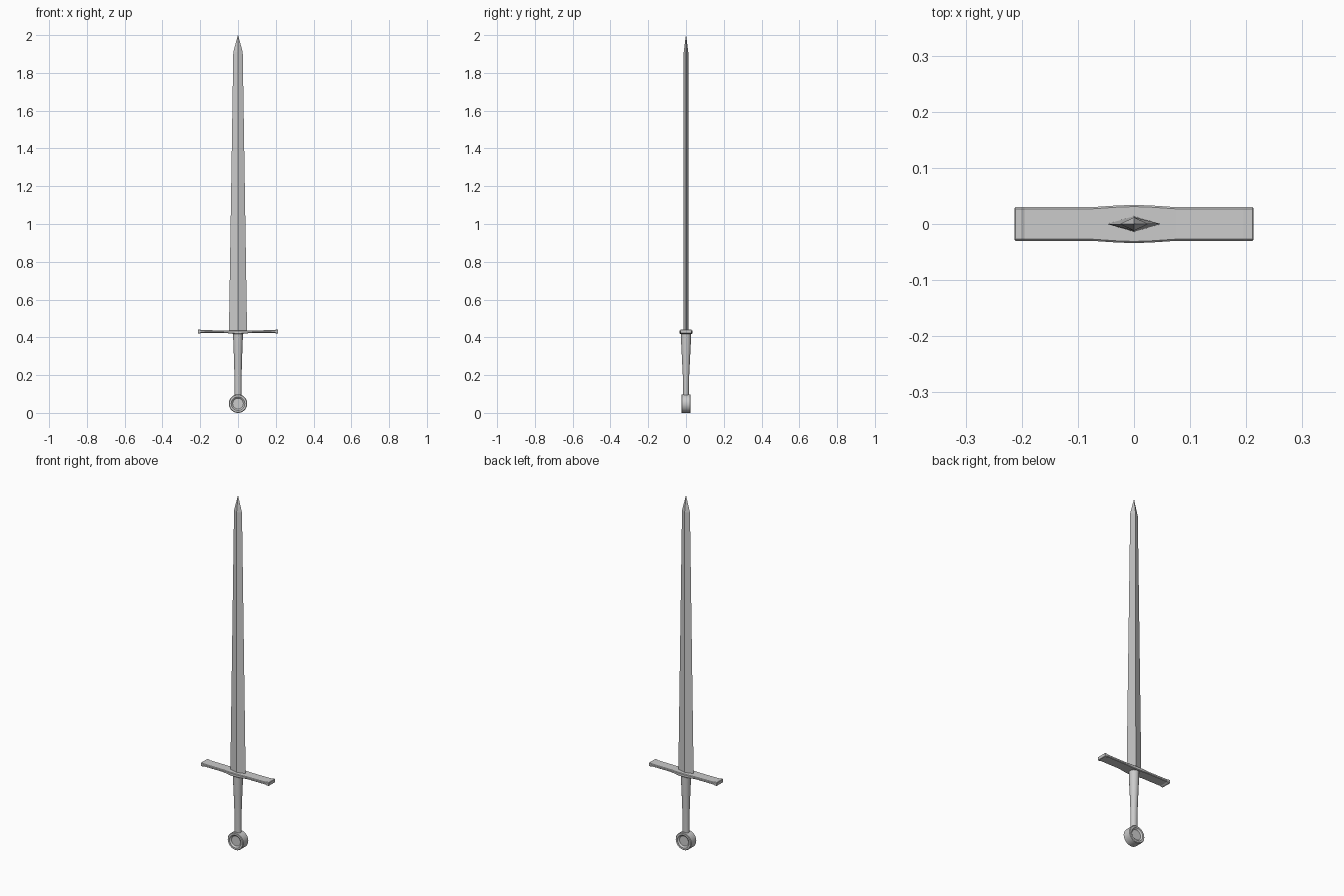
import bpy, bmesh
from math import sin, cos, pi

if "Cube" in bpy.data.objects:
    bpy.data.objects.remove(bpy.data.objects["Cube"])


def loft(name, rings, smooth=None):
    """Skin a list of equal-length point rings and cap both ends."""
    bm = bmesh.new()
    loops = [[bm.verts.new(p) for p in ring] for ring in rings]
    n = len(loops[0])
    for a, b in zip(loops, loops[1:]):
        for i in range(n):
            j = (i + 1) % n
            bm.faces.new((a[i], a[j], b[j], b[i]))
    bm.faces.new(loops[0])
    bm.faces.new(loops[-1])
    bmesh.ops.remove_doubles(bm, verts=bm.verts, dist=1e-5)
    bmesh.ops.recalc_face_normals(bm, faces=bm.faces)
    mesh = bpy.data.meshes.new(name)
    bm.to_mesh(mesh)
    bm.free()
    obj = bpy.data.objects.new(name, mesh)
    bpy.context.collection.objects.link(obj)
    if smooth:
        bpy.ops.object.select_all(action='DESELECT')
        obj.select_set(True)
        bpy.context.view_layer.objects.active = obj
        bpy.ops.object.shade_smooth_by_angle(angle=smooth)
    return obj


def ellipse(rx, ry, z, n=24):
    return [(rx * cos(2 * pi * i / n), ry * sin(2 * pi * i / n), z) for i in range(n)]


def disc(r, y, n=32):
    return [(r * cos(2 * pi * i / n), y, 0.049 + r * sin(2 * pi * i / n)) for i in range(n)]


# Blade: diamond section tapering to a point
blade = [(0.425, 0.048, 0.014), (1.91, 0.025, 0.012), (2.0, 0.0005, 0.0005)]
loft("blade", [[(w, 0, z), (0, t, z), (-w, 0, z), (0, -t, z)] for z, w, t in blade])

# Crossguard: flat bar, swelling at the middle and flaring slightly at the ends
half = [(0.0, 0.034, 0.418, 0.437), (0.03, 0.033, 0.419, 0.437),
        (0.075, 0.030, 0.424, 0.437), (0.195, 0.030, 0.424, 0.438),
        (0.201, 0.030, 0.421, 0.441), (0.211, 0.030, 0.421, 0.441),
        (0.213, 0.028, 0.423, 0.439)]
bar = [(-x, y, a, b) for x, y, a, b in reversed(half[1:])] + half
c = 0.003
loft("crossguard", [[(x, -y, a + c), (x, -y, b - c), (x, c - y, b), (x, y - c, b),
                     (x, y, b - c), (x, y, a + c), (x, y - c, a), (x, c - y, a)]
                    for x, y, a, b in bar])

# Grip: oval, tapering toward the pommel
grip = [(0.09, 0.018, 0.015), (0.20, 0.019, 0.017),
        (0.30, 0.022, 0.022), (0.38, 0.025, 0.026), (0.422, 0.026, 0.027)]
loft("grip", [ellipse(rx, ry, z) for z, rx, ry in grip], 0.6)

# Wheel pommel: round disc with a recessed face on each side
face = [(0.028, 0.018), (0.036, 0.025), (0.046, 0.025), (0.049, 0.022)]
profile = [(r, -y) for r, y in face] + [(r, y) for r, y in reversed(face)]
loft("pommel", [disc(r, y) for r, y in profile], 0.6)
